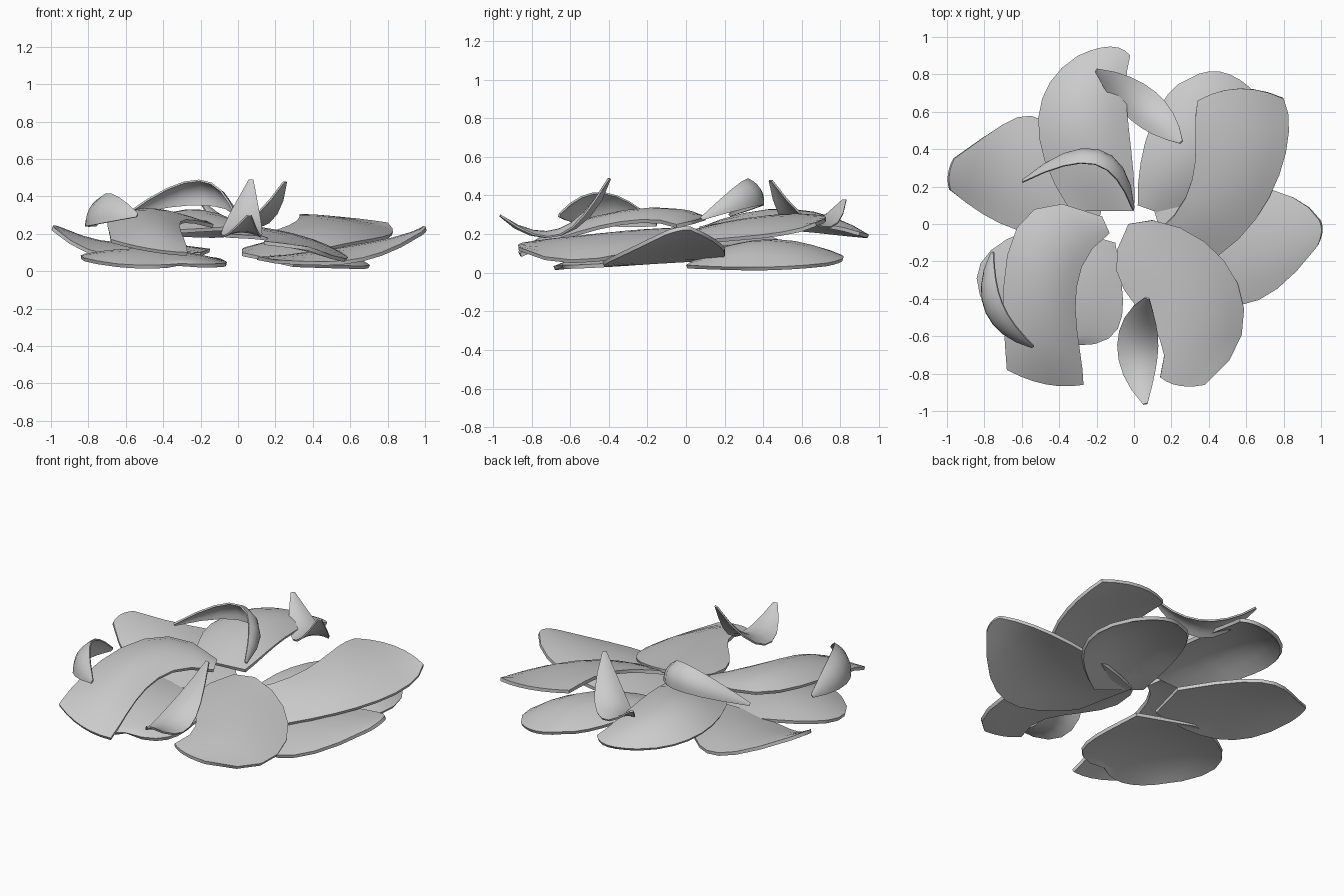
import bpy, bmesh, math
from mathutils import Vector, Quaternion

cube = bpy.data.objects.get("Cube")
if cube:
    bpy.data.objects.remove(cube, do_unlink=True)

STEPS = 8
SEGMENTS = 6

petal_grey = bpy.data.materials.new("petal_grey")
petal_grey.use_nodes = True
colour = (.6, .6, .6, 1)
petal_grey.diffuse_color = colour
petal_grey.node_tree.nodes["Principled BSDF"].inputs["Base Color"].default_value = colour


def curve_point(points, t):
    """Point on the smooth curve that runs through all the given points."""
    spans = len(points) - 1
    total = Vector()
    for i, point in enumerate(points):
        weight = 1
        for j in range(len(points)):
            if j != i:
                weight *= (t * spans - j) / (i - j)
        total += Vector(point) * weight
    return total


def curve(points):
    return [curve_point(points, i / STEPS) for i in range(STEPS + 1)]


def directions(points):
    """Unit direction of travel at each point of a path."""
    last = len(points) - 1
    return [(points[min(i + 1, last)] - points[max(i - 1, 0)]).normalized()
            for i in range(len(points))]


def loft(name, lefts, rights, bulge, thickness, rounding=0):
    """Join two edges with arched ribs, round the tip and add thickness."""
    middles = [(a + b) / 2 for a, b in zip(lefts, rights)]
    bm = bmesh.new()
    rows = []
    for i, (a, b, along) in enumerate(zip(lefts, rights, directions(middles))):
        t = i / STEPS
        normal = (b - a).cross(along).normalized()
        row = []
        for s in range(SEGMENTS + 1):
            side = 2 * s / SEGMENTS - 1
            arch = 1 - side * side
            lift = normal * bulge * arch * math.sin(math.pi * t)
            push = along * rounding * arch * t ** 3
            row.append(bm.verts.new(a.lerp(b, s / SEGMENTS) + lift + push))
        rows.append(row)
    for low, high in zip(rows, rows[1:]):
        for s in range(SEGMENTS):
            bm.faces.new((low[s], low[s + 1], high[s + 1], high[s]))
    mesh = bpy.data.meshes.new(name)
    bm.to_mesh(mesh)
    bm.free()
    mesh.materials.append(petal_grey)
    obj = bpy.data.objects.new(name, mesh)
    bpy.context.collection.objects.link(obj)
    solid = obj.modifiers.new("thickness", "SOLIDIFY")
    solid.thickness = thickness
    solid.offset = -1
    bpy.ops.object.select_all(action="DESELECT")
    obj.select_set(True)
    bpy.context.view_layer.objects.active = obj
    bpy.ops.object.modifier_apply(modifier=solid.name)
    bpy.ops.object.shade_smooth_by_angle(angle=math.radians(50))


def broad_petal(name, left, right, bulge=.05, rounding=.06):
    loft(name, curve(left), curve(right), bulge, thickness=.02, rounding=rounding)


def curl(name, start, middle, end, half_width, roll=0, bulge=.03):
    """Pointed petal that follows a bent spine."""
    spine = curve((start, middle, end))
    lefts, rights = [], []
    for i, (centre, along) in enumerate(zip(spine, directions(spine))):
        across = along.cross(Vector((0, 0, 1))).normalized()
        across.rotate(Quaternion(along, math.radians(roll)))
        size = max(.05, math.sin(math.pi * i / STEPS)) ** .7
        lefts.append(centre - across * half_width * size)
        rights.append(centre + across * half_width * size)
    loft(name, lefts, rights, bulge, thickness=.01)


# Lower ring of broad petals
broad_petal("lower_back_petal", bulge=.09,
            left=[(.02, .1, .1), (.05, .4, .13), (.15, .65, .12), (.3, .78, .1)],
            right=[(.3, 0, .04), (.55, .2, .03), (.7, .45, .03), (.62, .73, .05)])
broad_petal("lower_right_petal", bulge=.04, rounding=.02,
            left=[(-.2, -.05, .1), (-.5, -.06, .08), (-.75, .02, .1), (-.98, .18, .23)],
            right=[(-.15, .2, .12), (-.45, .53, .14), (-.65, .56, .14), (-.96, .35, .24)])
broad_petal("lower_left_petal", bulge=.04, rounding=.02,
            left=[(.1, .1, .08), (.45, .2, .1), (.78, .17, .16), (.99, .02, .24)],
            right=[(.2, -.25, .06), (.45, -.42, .05), (.7, -.39, .08), (.98, -.12, .21)])
broad_petal("lower_front_petal",
            left=[(-.1, -.1, .07), (-.06, -.38, .05), (-.1, -.58, .04), (-.32, -.65, .04)],
            right=[(-.45, 0, .09), (-.74, -.12, .1), (-.84, -.32, .08), (-.65, -.6, .04)])

# Upper ring of broad petals
broad_petal("upper_back_petal", bulge=.08,
            left=[(-.34, .07, .22), (-.5, .42, .24), (-.48, .7, .22), (-.3, .9, .2)],
            right=[(0, .07, .24), (-.01, .35, .27), (-.04, .65, .26), (-.02, .9, .21)])
broad_petal("upper_left_petal", bulge=.03,
            left=[(.12, -.05, .2), (.3, .2, .26), (.33, .45, .3), (.34, .66, .3)],
            right=[(.45, -.17, .12), (.7, .1, .17), (.82, .42, .2), (.8, .67, .26)])
broad_petal("upper_front_petal", rounding=.03,
            left=[(.1, .02, .24), (.45, -.16, .15), (.59, -.5, .07), (.38, -.86, .13)],
            right=[(-.03, 0, .23), (-.07, -.32, .2), (.1, -.55, .19), (.14, -.82, .16)])
broad_petal("upper_right_petal", bulge=.06, rounding=.04,
            left=[(-.13, -.05, .25), (-.3, -.3, .27), (-.3, -.6, .2), (-.27, -.86, .1)],
            right=[(-.17, .04, .27), (-.6, .02, .3), (-.7, -.4, .26), (-.68, -.78, .17)])

# Small curled petals on top
curl("front_curl", start=(.07, -.4, .49), middle=(.02, -.65, .2), end=(.06, -.96, .3),
     half_width=.11)
curl("back_curl", start=(-.2, .82, .38), middle=(.05, .63, .24), end=(.25, .44, .48),
     half_width=.1)
curl("arched_curl", start=(-.6, .23, .3), middle=(-.2, .36, .42), end=(0, .08, .28),
     half_width=.08, roll=-60)
curl("right_curl", start=(-.76, -.15, .25), middle=(-.75, -.45, .33), end=(-.54, -.66, .3),
     half_width=.1, roll=60)
